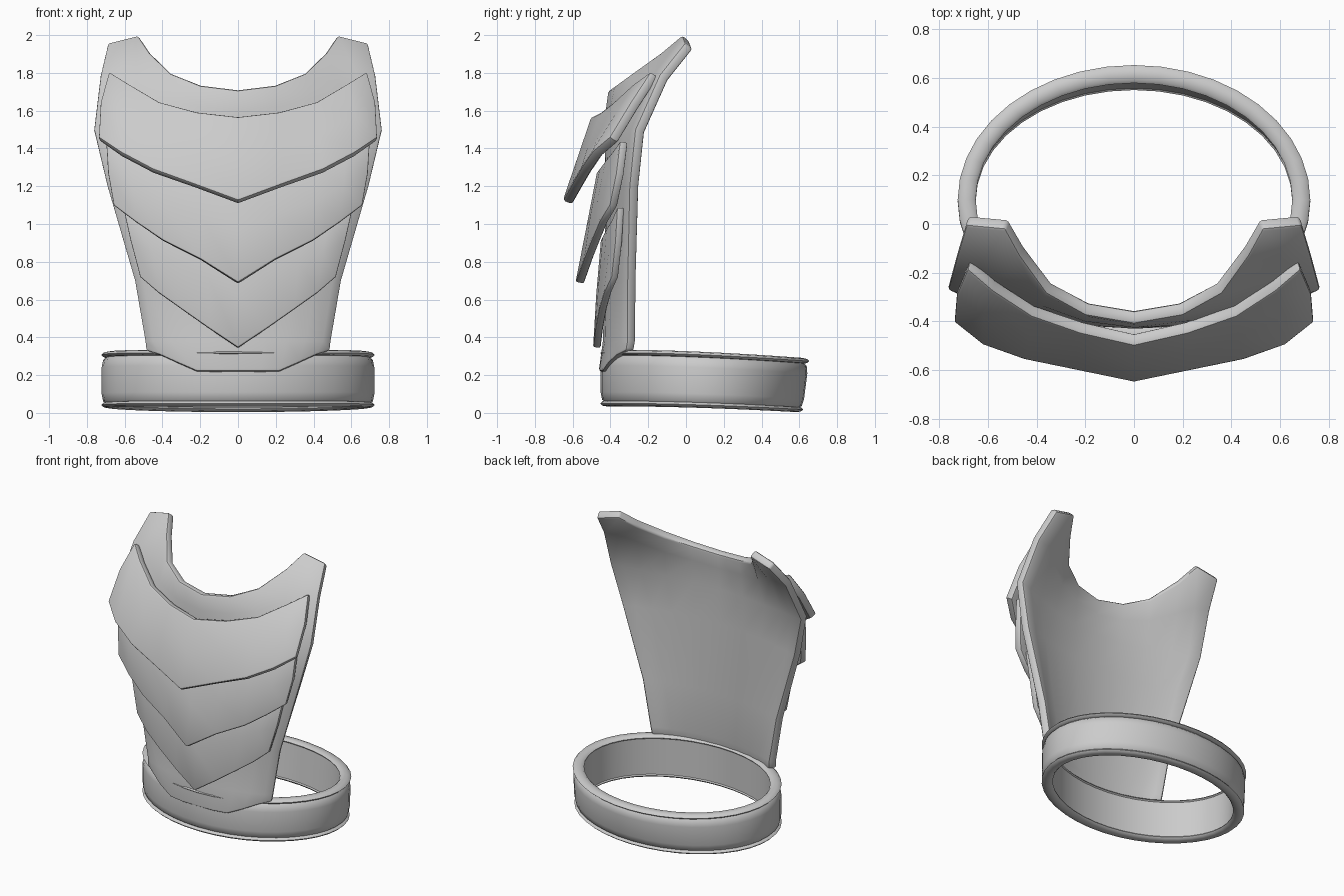
import bpy, bmesh, math


def finish(obj, mods=()):
    bpy.ops.object.select_all(action='DESELECT')
    bpy.context.view_layer.objects.active = obj
    obj.select_set(True)
    for kind, props in mods:
        m = obj.modifiers.new(kind.title(), kind)
        for k, v in props.items():
            setattr(m, k, v)
        bpy.ops.object.modifier_apply(modifier=m.name)
    bpy.ops.object.shade_smooth_by_angle(angle=math.radians(40))


def make(name, verts, faces):
    mesh = bpy.data.meshes.new(name)
    mesh.from_pydata(verts, [], faces)
    obj = bpy.data.objects.new(name, mesh)
    bpy.context.collection.objects.link(obj)
    return obj


def plate(name, rows, thick, bevel):
    """Loft half rows (centre to right edge) mirrored over x, then thicken."""
    full = [[(-x, y, z) for x, y, z in r[:0:-1]] + list(r) for r in rows]
    n = len(full[0])
    verts = [p for r in full for p in r]
    faces = [(i * n + j, (i + 1) * n + j, (i + 1) * n + j + 1, i * n + j + 1)
             for i in range(len(full) - 1) for j in range(n - 1)]
    obj = make(name, verts, faces)
    finish(obj, [('SOLIDIFY', dict(thickness=thick, offset=-1, use_even_offset=False)),
                 ('BEVEL', dict(width=bevel, segments=2, limit_method='ANGLE',
                                angle_limit=math.radians(50)))])


def ring(name, profile, n=40):
    """Sweep a closed (offset, height) profile round the oval waist."""
    verts, m = [], len(profile)
    for i in range(n):
        a = 2 * math.pi * i / n
        for o, z in profile:
            y = 0.1 + (0.552 + o) * math.sin(a)
            back = max(0, (y + 0.3) / 0.95) ** 1.6
            low = 1 - z / 0.33
            verts.append(((0.722 + o) * math.cos(a), y - 0.04 * back * low,
                          z - (0.045 - 0.015 * low) * back))
    faces = [(i * m + j, (i + 1) % n * m + j,
              (i + 1) % n * m + (j + 1) % m, i * m + (j + 1) % m)
             for i in range(n) for j in range(m)]
    obj = make(name, verts, faces)
    bm = bmesh.new()
    bm.from_mesh(obj.data)
    bmesh.ops.recalc_face_normals(bm, faces=bm.faces)
    bm.to_mesh(obj.data)
    bm.free()
    finish(obj)


# Waist belt with a bead along each edge
ring("belt_band", [(-0.03, 0.05), (-0.008, 0.07), (0, 0.11), (0, 0.25), (-0.008, 0.29),
                   (-0.03, 0.31), (-0.065, 0.31), (-0.065, 0.05)])
for label, z in (("upper", 0.318), ("lower", 0.05)):
    ring("belt_rim_" + label,
         [(-0.035 + 0.037 * math.cos(t), z + 0.016 * math.sin(t))
          for t in (k * math.pi / 4 for k in range(8))])

# Main chest shell with scooped neck and shoulder tips
plate("chest_shell", [
    [(0, -.41, 1.71), (.2, -.375, 1.735), (.36, -.285, 1.80), (.47, -.13, 1.91), (.53, -.02, 2.0), (.69, -.005, 1.96)],
    [(0, -.425, 1.60), (.2, -.40, 1.62), (.38, -.335, 1.66), (.54, -.235, 1.74), (.63, -.17, 1.79), (.73, -.14, 1.79)],
    [(0, -.43, 1.45), (.2, -.415, 1.45), (.4, -.38, 1.46), (.57, -.335, 1.48), (.68, -.295, 1.49), (.765, -.27, 1.50)],
    [(0, -.43, 1.2), (.19, -.42, 1.2), (.36, -.395, 1.2), (.5, -.36, 1.2), (.61, -.33, 1.2), (.695, -.30, 1.2)],
    [(0, -.43, .7), (.16, -.42, .7), (.29, -.40, .7), (.41, -.37, .7), (.5, -.34, .7), (.55, -.31, .7)],
    [(0, -.44, .38), (.14, -.43, .38), (.26, -.41, .38), (.36, -.38, .38), (.45, -.345, .38), (.495, -.31, .38)],
    [(0, -.462, .22), (.12, -.46, .22), (.22, -.445, .222), (.32, -.415, .265), (.41, -.37, .305), (.49, -.32, .33)],
], 0.055, 0.014)

# Three overlapping chevron plates, top to bottom
plate("chevron_plate_upper", [
    [(0, -.50, 1.57), (.22, -.45, 1.595), (.42, -.38, 1.65), (.58, -.275, 1.745), (.685, -.185, 1.81)],
    [(0, -.575, 1.35), (.23, -.52, 1.41), (.43, -.465, 1.47), (.62, -.375, 1.58), (.73, -.29, 1.65)],
    [(0, -.652, 1.125), (.23, -.605, 1.21), (.45, -.56, 1.29), (.62, -.50, 1.38), (.74, -.405, 1.46)],
], 0.055, 0.014)
plate("chevron_plate_middle", [
    [(0, -.47, 1.28), (.2, -.455, 1.30), (.4, -.425, 1.34), (.57, -.385, 1.39), (.70, -.35, 1.44)],
    [(0, -.53, .97), (.2, -.505, 1.05), (.4, -.47, 1.12), (.56, -.425, 1.2), (.69, -.37, 1.27)],
    [(0, -.585, .69), (.2, -.54, .815), (.4, -.50, .915), (.54, -.46, 1.01), (.66, -.405, 1.10)],
], 0.045, 0.011)
plate("chevron_plate_lower", [
    [(0, -.45, .92), (.17, -.44, .94), (.34, -.42, .98), (.48, -.395, 1.02), (.61, -.365, 1.09)],
    [(0, -.475, .63), (.16, -.46, .72), (.32, -.435, .79), (.45, -.41, .85), (.57, -.375, .91)],
    [(0, -.492, .345), (.15, -.48, .445), (.3, -.46, .55), (.42, -.435, .635), (.52, -.395, .72)],
], 0.04, 0.01)
